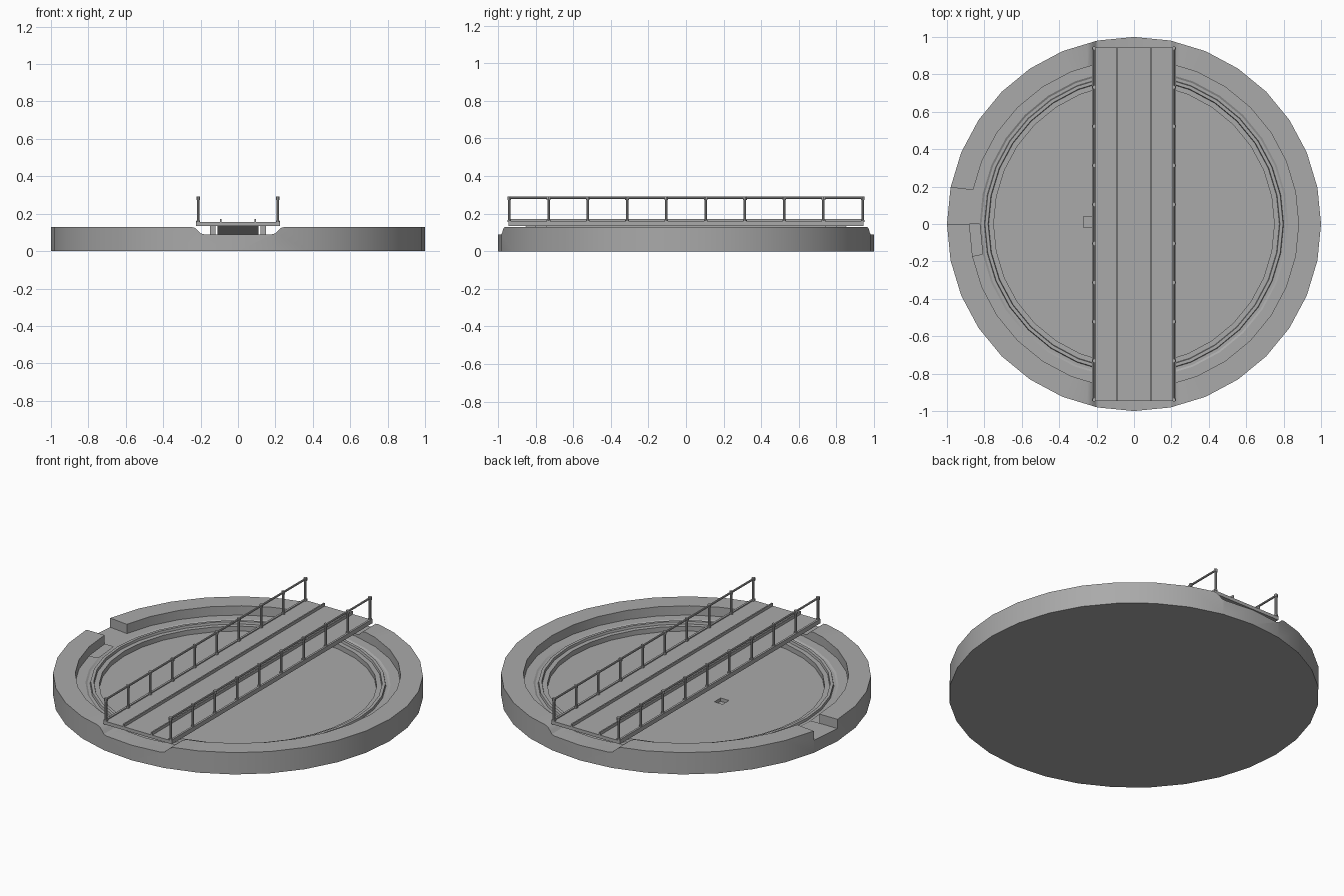
import bpy, bmesh
from math import sin, cos, pi, radians
from mathutils import Vector

cube = bpy.data.objects.get("Cube")
if cube:
    bpy.data.objects.remove(cube, do_unlink=True)

grey = bpy.data.materials.new("concrete_grey")
grey.use_nodes = True
grey.diffuse_color = (0.4, 0.4, 0.4, 1)
grey.node_tree.nodes["Principled BSDF"].inputs["Base Color"].default_value = (0.4, 0.4, 0.4, 1)

SEGMENTS = 32
LEDGE, FLOOR, RIM = 0.075, 0.04, 0.13


def finish(name, bm):
    bmesh.ops.recalc_face_normals(bm, faces=bm.faces)
    mesh = bpy.data.meshes.new(name)
    bm.to_mesh(mesh)
    bm.free()
    mesh.materials.append(grey)
    ob = bpy.data.objects.new(name, mesh)
    bpy.context.collection.objects.link(ob)
    return ob


def add_box(bm, x, y, z):
    """Box from (low, high) ranges."""
    verts = bmesh.ops.create_cube(bm, size=1)["verts"]
    for v in verts:
        v.co = Vector([r[0] if c < 0 else r[1] for c, r in zip(v.co, (x, y, z))])


def box(name, x, y, z):
    bm = bmesh.new()
    add_box(bm, x, y, z)
    return finish(name, bm)


def add_rod(bm, a, b, radius):
    a, b = Vector(a), Vector(b)
    verts = bmesh.ops.create_cone(bm, cap_ends=True, segments=8, radius1=radius,
                                  radius2=radius, depth=(b - a).length)["verts"]
    turn = (b - a).to_track_quat('Z', 'Y')
    for v in verts:
        v.co = turn @ v.co + (a + b) / 2


def prism(name, outline, axis, low, high):
    """Extrude a flat outline along x (axis 0) or y (axis 1)."""
    bm = bmesh.new()
    place = (lambda u, w, d: (d, u, w)) if axis == 0 else (lambda u, w, d: (u, d, w))
    face = bm.faces.new([bm.verts.new(place(u, w, low)) for u, w in outline])
    new = bmesh.ops.extrude_face_region(bm, geom=[face])["geom"]
    for v in new:
        if isinstance(v, bmesh.types.BMVert):
            v.co[axis] = high
    return finish(name, bm)


def lathe(name, profile):
    """Revolve an (r, z) profile that starts and ends on the axis."""
    bm = bmesh.new()
    rings = []
    for r, z in profile:
        if r == 0:
            rings.append([bm.verts.new((0, 0, z))])
        else:
            rings.append([bm.verts.new((r * cos(2 * pi * i / SEGMENTS),
                                        r * sin(2 * pi * i / SEGMENTS), z))
                          for i in range(SEGMENTS)])
    for a, b in zip(rings, rings[1:]):
        if len(a) == 1:
            bm.faces.new(b)
            bmesh.ops.delete(bm, geom=a, context='VERTS')
        elif len(b) == 1:
            bm.faces.new(a)
            bmesh.ops.delete(bm, geom=b, context='VERTS')
        else:
            for i in range(SEGMENTS):
                j = (i + 1) % SEGMENTS
                bm.faces.new((a[i], a[j], b[j], b[i]))
    return finish(name, bm)


def smooth(ob):
    bpy.ops.object.select_all(action='DESELECT')
    ob.select_set(True)
    bpy.context.view_layer.objects.active = ob
    bpy.ops.object.shade_smooth_by_angle(angle=radians(30))


def cut(ob, cutter):
    mod = ob.modifiers.new("cut", 'BOOLEAN')
    mod.operation, mod.solver, mod.object = 'DIFFERENCE', 'EXACT', cutter
    bpy.context.view_layer.objects.active = ob
    bpy.ops.object.modifier_apply(modifier=mod.name)
    bpy.data.objects.remove(cutter, do_unlink=True)


# Round basin: rim wall, ledge with raised ring rail, sunken floor
basin = lathe("basin", [(0, 0), (1, 0), (1, RIM), (0.88, RIM), (0.88, LEDGE),
                        (0.825, LEDGE), (0.815, LEDGE - 0.006), (0.80, LEDGE - 0.006),
                        (0.797, LEDGE + 0.008), (0.78, LEDGE + 0.008), (0.777, LEDGE - 0.006),
                        (0.75, LEDGE - 0.006), (0.75, FLOOR), (0, FLOOR)])

# Flared bridge notches at the front and back of the rim
flare = [(0.18, 0.09), (0.20, 0.095), (0.215, 0.11), (0.23, 0.124), (0.25, RIM), (0.25, 0.2)]
outline = flare + [(-x, z) for x, z in reversed(flare)]
for low, high in ((-1.1, -0.84), (0.84, 1.1)):
    cut(basin, prism("notch_cutter", outline, 1, low, high))

# Access opening in the side of the rim, and the drain in the floor
bm = bmesh.new()
add_box(bm, (-1.1, -0.85), (0, 0.19), (LEDGE, 0.2))
for v in bm.verts:
    if v.co.y > 0.1:
        v.co.y = 0.21 if v.co.x < -1 else 0.18
cut(basin, finish("opening_cutter", bm))
cut(basin, box("drain_cutter", (-0.27, -0.215), (-0.02, 0.04), (FLOOR - 0.02, 0.06)))
smooth(basin)

# Bridge deck with running rails
box("bridge_deck", (-0.225, 0.225), (-0.945, 0.945), (0.135, 0.155))
for side, label in ((1, "left"), (-1, "right")):
    x = side * 0.092
    box(label + "_track_rail", (x - 0.004, x + 0.004), (-0.945, 0.945), (0.155, 0.172))
    x = side * 0.219
    box(label + "_deck_curb", (x - 0.006, x + 0.006), (-0.945, 0.945), (0.155, 0.161))

# Girder under the deck, sloping up at both ends
prism("bridge_girder", [(-0.86, 0.136), (-0.72, 0.07), (-0.6, 0.055), (0.6, 0.055),
                        (0.72, 0.07), (0.86, 0.136)], 0, -0.11, 0.11)

# Wheel blocks riding on the ring rail
bm = bmesh.new()
for sx in (-1, 1):
    for sy in (-1, 1):
        add_box(bm, sorted((sx * 0.12, sx * 0.15)), sorted((sy * 0.74, sy * 0.80)),
                (LEDGE + 0.005, 0.136))
finish("wheel_blocks", bm)

# Handrails: ten posts with small knobs and a top bar on each side
POSTS = 10
for side, label in ((1, "left"), (-1, "right")):
    x = side * 0.213
    bm = bmesh.new()
    for i in range(POSTS):
        y = -0.94 + 1.88 * i / (POSTS - 1)
        add_rod(bm, (x, y, 0.155), (x, y, 0.285), 0.007)
        add_rod(bm, (x, y, 0.155), (x, y, 0.165), 0.010)
        add_rod(bm, (x, y, 0.274), (x, y, 0.292), 0.010)
    add_rod(bm, (x, -0.945, 0.284), (x, 0.945, 0.284), 0.006)
    smooth(finish(label + "_handrail", bm))
